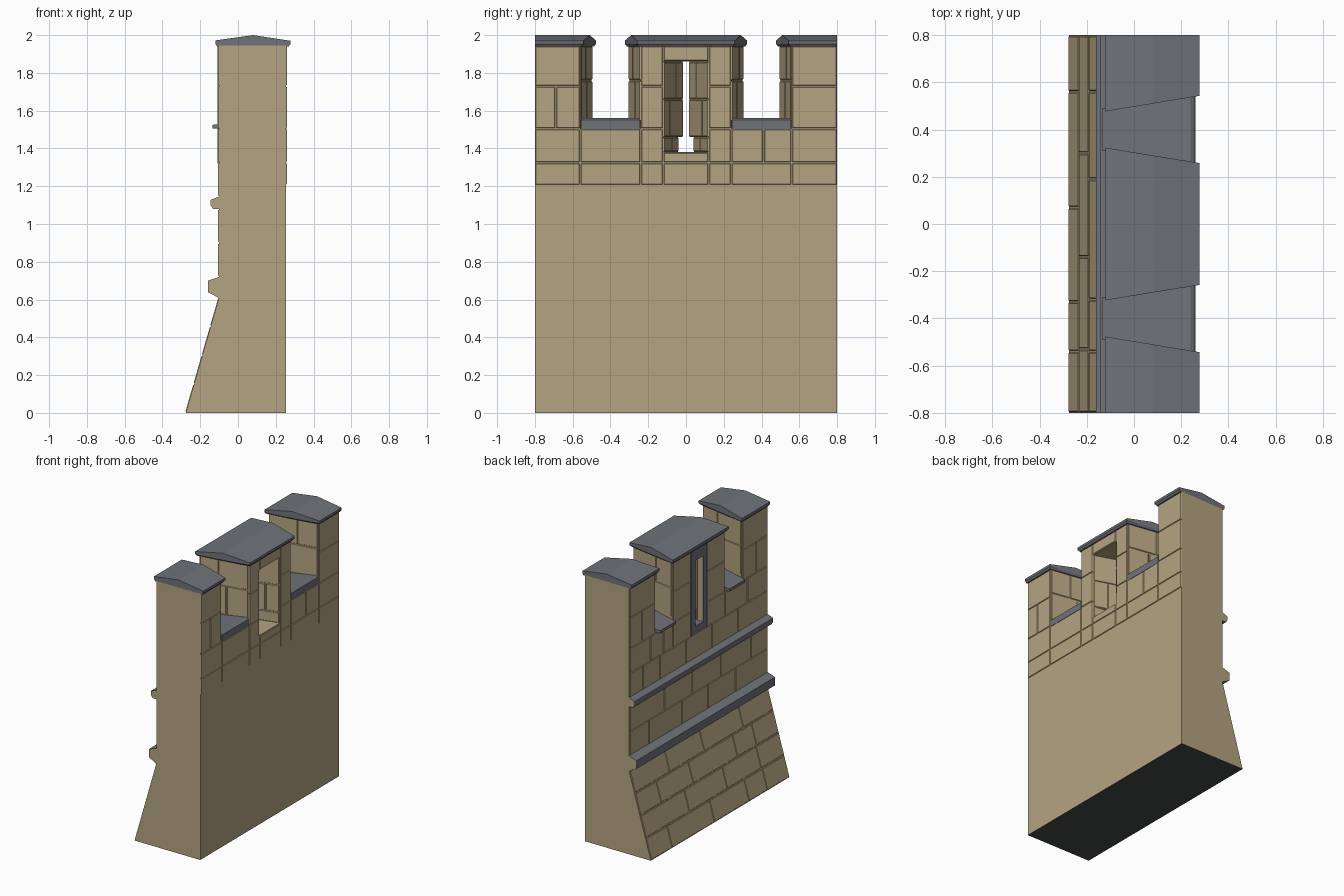
import bpy, bmesh
from mathutils import Vector

if "Cube" in bpy.data.objects:
    bpy.data.objects.remove(bpy.data.objects["Cube"])


def material(name, rgb):
    m = bpy.data.materials.new(name)
    m.diffuse_color = (*rgb, 1)
    m.use_nodes = True
    m.node_tree.nodes["Principled BSDF"].inputs["Base Color"].default_value = m.diffuse_color
    return m


TAN = material("sandstone", (0.46, 0.37, 0.22))
GREY = material("slate", (0.16, 0.17, 0.19))
DARK = material("underside", (0.06, 0.065, 0.065))


def finish(name, bm, *mats, second=None):
    bmesh.ops.recalc_face_normals(bm, faces=bm.faces)
    bm.normal_update()
    me = bpy.data.meshes.new(name)
    for m in mats:
        me.materials.append(m)
    for f in bm.faces:
        if second and second(f.normal):
            f.material_index = 1
    bm.to_mesh(me)
    bm.free()
    bpy.context.collection.objects.link(bpy.data.objects.new(name, me))


def loft(bm, lo, hi):
    a = [bm.verts.new(p) for p in lo]
    b = [bm.verts.new(p) for p in hi]
    n = len(a)
    bm.faces.new(a)
    bm.faces.new(b[::-1])
    for i in range(n):
        bm.faces.new((a[i], b[i], b[(i + 1) % n], a[(i + 1) % n]))


def plan(bm, pts, z0, z1, s=1):
    """Extrude an x,y outline upwards; s = -1 mirrors in y."""
    loft(bm, [(x, s * y, z0) for x, y in pts], [(x, s * y, z1) for x, y in pts])


def along(bm, pts, y0=-0.8, y1=0.8):
    """Extrude an x,z profile along the wall."""
    loft(bm, [(x, y0, z) for x, z in pts], [(x, y1, z) for x, z in pts])


def box(bm, x0, x1, y0, y1, z0, z1):
    plan(bm, [(x0, y0), (x1, y0), (x1, y1), (x0, y1)], z0, z1)


def hull(bm, pts):
    bmesh.ops.convex_hull(bm, input=[bm.verts.new(p) for p in pts])


def stone(bm, a, b, c, d, raise_by=0.005, gap=0.002, slope=0.005):
    """Raised facing stone with chamfered edges on the quad a, b, c, d."""
    q = [Vector(p) for p in (a, b, c, d)]
    n = (q[1] - q[0]).cross(q[3] - q[0]).normalized()

    def inset(t):
        out = []
        for i in range(4):
            e1 = (q[(i + 1) % 4] - q[i]).normalized()
            e2 = (q[i - 1] - q[i]).normalized()
            out.append(q[i] + (e1 + e2) * t)
        return out
    loft(bm, [p - n * 0.003 for p in inset(gap)],
         [p + n * raise_by for p in inset(gap + slope)])


def stones(bm, a, b, z0, z1, s=1):
    """Upright stone between plan points a (left) and b (right)."""
    if s < 0:
        a, b = (b[0], -b[1]), (a[0], -a[1])
    stone(bm, (*a, z0), (*b, z0), (*b, z1), (*a, z1))


IN, OUT = 0.255, -0.10
Z = [1.205, 1.325, 1.505, 1.73, 1.945]

# Wall body with sloping foot
bm = bmesh.new()
along(bm, [(-0.276, 0), (IN, 0), (IN, 1.38), (OUT, 1.38), (OUT, 0.61)])
finish("wall_body", bm, TAN, DARK, second=lambda n: n.z < -0.9)

# Parapet, merlons and splayed slit embrasure
bm = bmesh.new()
for s in (1, -1):
    plan(bm, [(OUT, 0.50), (IN, 0.56), (IN, 0.8), (OUT, 0.8)], 1.38, 1.945, s)
    plan(bm, [(OUT, 0.30), (IN, 0.24), (IN, 0.56), (OUT, 0.50)], 1.38, 1.505, s)
    for z0, z1, h in ((1.38, 1.46, 0.042), (1.46, 1.86, 0.018)):
        plan(bm, [(-0.06, h), (IN, 0.12), (IN, 0.24), (OUT, 0.30),
                  (OUT, 0.045), (-0.06, 0.045)], z0, z1, s)
plan(bm, [(OUT, -0.30), (IN, -0.24), (IN, 0.24), (OUT, 0.30)], 1.86, 1.945)
finish("merlons", bm, TAN)

# Facing stones on the inner face
bm = bmesh.new()
inner = [(0, [(-0.8, -0.56, -0.24, -0.12, 0.12, 0.24, 0.56, 0.8)]),
         (1, [(-0.8, -0.56, -0.24, -0.12), (0.12, 0.24, 0.41, 0.56, 0.8)]),
         (2, [(-0.8, -0.69, -0.56), (-0.24, -0.12), (0.12, 0.24), (0.56, 0.8)]),
         (3, [(-0.8, -0.56), (-0.24, -0.12), (0.12, 0.24), (0.56, 0.8)])]
for row, runs in inner:
    for run in runs:
        for y0, y1 in zip(run, run[1:]):
            stones(bm, (IN, y0), (IN, y1), Z[row], Z[row + 1])
stones(bm, (IN, -0.12), (IN, 0.12), 1.325, 1.38)
stones(bm, (IN, -0.12), (IN, 0.12), 1.86, 1.945)
finish("inner_stones", bm, TAN)

# Facing stones on the outer face
bm = bmesh.new()
outer = [(0.72, 0.90, [(-0.8, -0.42, -0.1, 0.2, 0.58, 0.8)]),
         (0.90, 1.08, [(-0.8, -0.6, -0.25, 0.08, 0.4, 0.8)]),
         (1.145, 1.325, [(-0.8, -0.45, -0.15, 0.15, 0.45, 0.65, 0.8)]),
         (1.325, 1.505, [(-0.8, -0.56, -0.3, -0.09), (0.09, 0.3, 0.41, 0.56, 0.8)]),
         (1.505, 1.73, [(-0.8, -0.66, -0.5), (-0.3, -0.09), (0.09, 0.3), (0.5, 0.66, 0.8)]),
         (1.73, 1.945, [(-0.8, -0.5), (-0.3, -0.09), (0.09, 0.3), (0.5, 0.8)])]
for z0, z1, runs in outer:
    for run in runs:
        for y0, y1 in zip(run, run[1:]):
            stones(bm, (OUT, y1), (OUT, y0), z0, z1)
finish("outer_stones", bm, TAN)

# Stones of the sloping foot
bm = bmesh.new()
foot = [(-0.8, -0.54, -0.33, 0.07, 0.56, 0.8), (-0.8, -0.53, -0.14, 0.3, 0.8),
        (-0.8, -0.54, -0.32, 0.19, 0.56, 0.8), (-0.8, -0.45, 0.0, 0.4, 0.8)]
for i, run in enumerate(foot):
    z0, z1 = i * 0.1525, (i + 1) * 0.1525
    x0, x1 = (-0.276 + z * 0.176 / 0.61 for z in (z0, z1))
    for y0, y1 in zip(run, run[1:]):
        stone(bm, (x0, y1, z0), (x0, y0, z0), (x1, y0, z1), (x1, y1, z1), 0.004)
finish("foot_stones", bm, TAN)

# Stones lining the crenels and the slit embrasure
bm = bmesh.new()
for s in (1, -1):
    for z0, z1, cut in ((1.545, 1.76, 0.45), (1.76, 1.945, 0.6)):
        for a, b in (((OUT, 0.50), (IN, 0.56)), ((IN, 0.24), (OUT, 0.30))):
            m = tuple(p + (q - p) * cut for p, q in zip(a, b))
            stones(bm, a, m, z0, z1, s)
            stones(bm, m, b, z0, z1, s)
    for z0, z1, h, cut in ((1.38, 1.46, 0.042, 0.5), (1.46, 1.66, 0.018, 0.7),
                           (1.66, 1.86, 0.018, 0.4)):
        a, b = (-0.06, h), (IN, 0.12)
        m = tuple(p + (q - p) * cut for p, q in zip(a, b))
        stones(bm, a, m, z0, z1, s)
        stones(bm, m, b, z0, z1, s)
finish("reveal_stones", bm, TAN)

# String courses, with their cut ends in sandstone
for name, prof in (
        ("lower_ledge", [(-0.095, 0.605), (-0.16, 0.64), (-0.16, 0.70), (-0.095, 0.722)]),
        ("upper_ledge", [(-0.095, 1.08), (-0.132, 1.08), (-0.145, 1.10),
                         (-0.145, 1.128), (-0.095, 1.147)])):
    bm = bmesh.new()
    along(bm, prof)
    finish(name, bm, GREY, TAN, second=lambda n: abs(n.y) > 0.9)

# Slate frame around the slit
bm = bmesh.new()
for y0, y1 in ((-0.09, -0.045), (0.045, 0.09)):
    box(bm, -0.108, -0.06, y0, y1, 1.38, 1.86)
box(bm, -0.108, -0.06, -0.09, 0.09, 1.32, 1.38)
box(bm, -0.108, -0.06, -0.09, 0.09, 1.86, 1.943)
finish("slit_frame", bm, GREY)

# Crenel sills
for s, name in ((1, "left_sill"), (-1, "right_sill")):
    bm = bmesh.new()
    pts = []
    for x, z in ((-0.135, 1.505), (-0.135, 1.525), (0.24, 1.56), (0.258, 1.55), (0.258, 1.502)):
        t = (x - OUT) / (IN - OUT) * 0.06
        pts += [(x, s * (0.305 - t), z), (x, s * (0.495 + t), z)]
    hull(bm, pts)
    finish(name, bm, GREY)


# Ridged merlon caps: y limits given at the outer edge, ridge and inner edge
def cap(name, lows, highs, e0, e1):
    bm = bmesh.new()
    pts = []
    for x, z, lo, hi in zip((-0.12, 0.08, 0.278), (1.972, 2.0, 1.97), lows, highs):
        pts += [(x, lo, z), (x, hi, z)]
        if z < 2:
            xi = x + (0.01 if x < 0 else -0.01)
            pts += [(x, lo, 1.953), (x, hi, 1.953), (xi, lo + e0, 1.94), (xi, hi - e1, 1.94)]
    hull(bm, pts)
    finish(name, bm, GREY)


near, far = (0.323, 0.29, 0.258), (0.477, 0.51, 0.543)
cap("middle_cap", [-y for y in near], near, 0.01, 0.01)
cap("left_cap", far, (0.8,) * 3, 0.01, 0)
cap("right_cap", (-0.8,) * 3, [-y for y in far], 0, 0.01)
